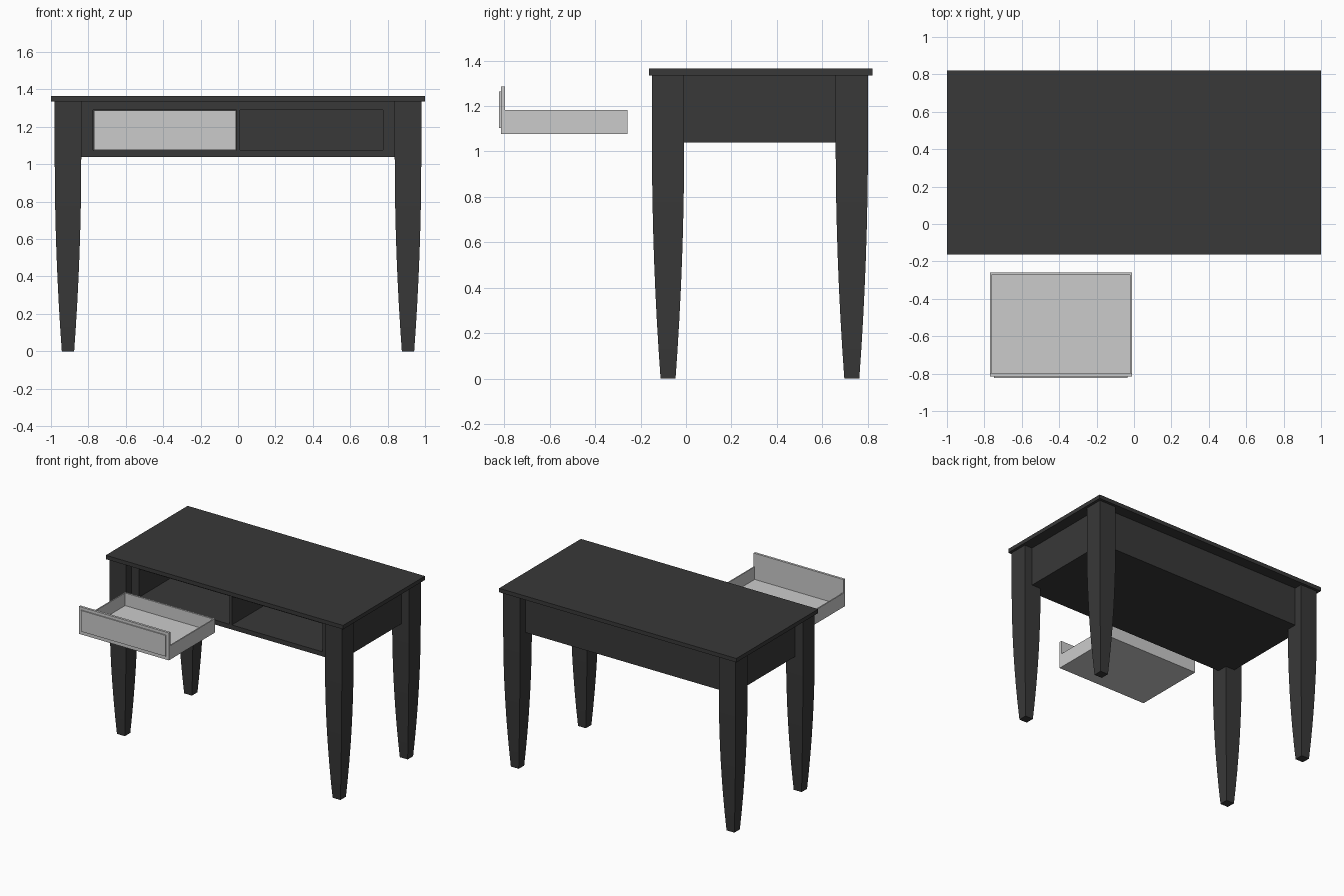
import bpy, bmesh

if "Cube" in bpy.data.objects:
    bpy.data.objects.remove(bpy.data.objects["Cube"])

dark = bpy.data.materials.new("dark_wood")
dark.diffuse_color = (0.04, 0.04, 0.04, 1)
dark.use_nodes = True
dark.node_tree.nodes["Principled BSDF"].inputs["Base Color"].default_value = dark.diffuse_color


def finish(name, bm, mat):
    bmesh.ops.recalc_face_normals(bm, faces=bm.faces)
    mesh = bpy.data.meshes.new(name)
    bm.to_mesh(mesh)
    bm.free()
    if mat:
        mesh.materials.append(mat)
    ob = bpy.data.objects.new(name, mesh)
    bpy.context.collection.objects.link(ob)
    return ob


def box(name, x, y, z, mat=dark):
    """Box from (min, max) ranges on each axis."""
    bm = bmesh.new()
    bmesh.ops.create_cube(bm, size=1)
    for v in bm.verts:
        v.co = [r[0] + (c + 0.5) * (r[1] - r[0]) for c, r in zip(v.co, (x, y, z))]
    return finish(name, bm, mat)


def leg(name, cx, cy):
    """Square leg, straight at the apron and tapering in a gentle curve."""
    bm = bmesh.new()
    n = 8
    levels = [(i / n * 1.04, 0.033 + 0.038 * (1 - (1 - i / n) ** 2)) for i in range(n + 1)]
    levels.append((1.335, 0.071))
    rings = [[bm.verts.new((cx + sx * h, cy + sy * h, z))
              for sx, sy in ((-1, -1), (1, -1), (1, 1), (-1, 1))] for z, h in levels]
    for a, b in zip(rings, rings[1:]):
        for i in range(4):
            j = (i + 1) % 4
            bm.faces.new((a[i], a[j], b[j], b[i]))
    bm.faces.new(rings[0])
    bm.faces.new(rings[-1])
    return finish(name, bm, dark)


# Table top
box("table_top", (-1, 1), (-0.163, 0.822), (1.335, 1.365))

# Legs
for side, cx in (("left", -0.909), ("right", 0.909)):
    leg("front_leg_" + side, cx, -0.079)
    leg("back_leg_" + side, cx, 0.73)

# Apron carcass with two drawer openings, set back from the leg faces
F, B, W = -0.088, 0.738, 0.915
box("apron_bottom", (-W, W), (F, B), (1.04, 1.075))
box("apron_top_rail", (-0.775, 0.775), (F, B), (1.29, 1.335))
box("apron_left", (-W, -0.775), (F, B), (1.075, 1.335))
box("apron_right", (0.775, W), (F, B), (1.075, 1.335))
box("apron_back", (-0.775, 0.775), (B - 0.04, B), (1.075, 1.29))
box("drawer_divider", (-0.008, 0.01), (F, B - 0.04), (1.075, 1.29))

# Pulled-out drawer
L, R, Z = -0.77, -0.012, 1.077
box("drawer_front", (L, R), (-0.815, -0.797), (Z, 1.286), None)
box("drawer_front_panel", (-0.748, -0.035), (-0.823, -0.815), (1.104, 1.264), None)
box("drawer_floor", (L, R), (-0.797, -0.258), (Z, Z + 0.01), None)
box("drawer_side_left", (L, L + 0.009), (-0.797, -0.258), (Z + 0.01, 1.183), None)
box("drawer_side_right", (R - 0.009, R), (-0.797, -0.258), (Z + 0.01, 1.183), None)
box("drawer_back", (L + 0.009, R - 0.009), (-0.272, -0.258), (Z + 0.01, 1.183), None)
